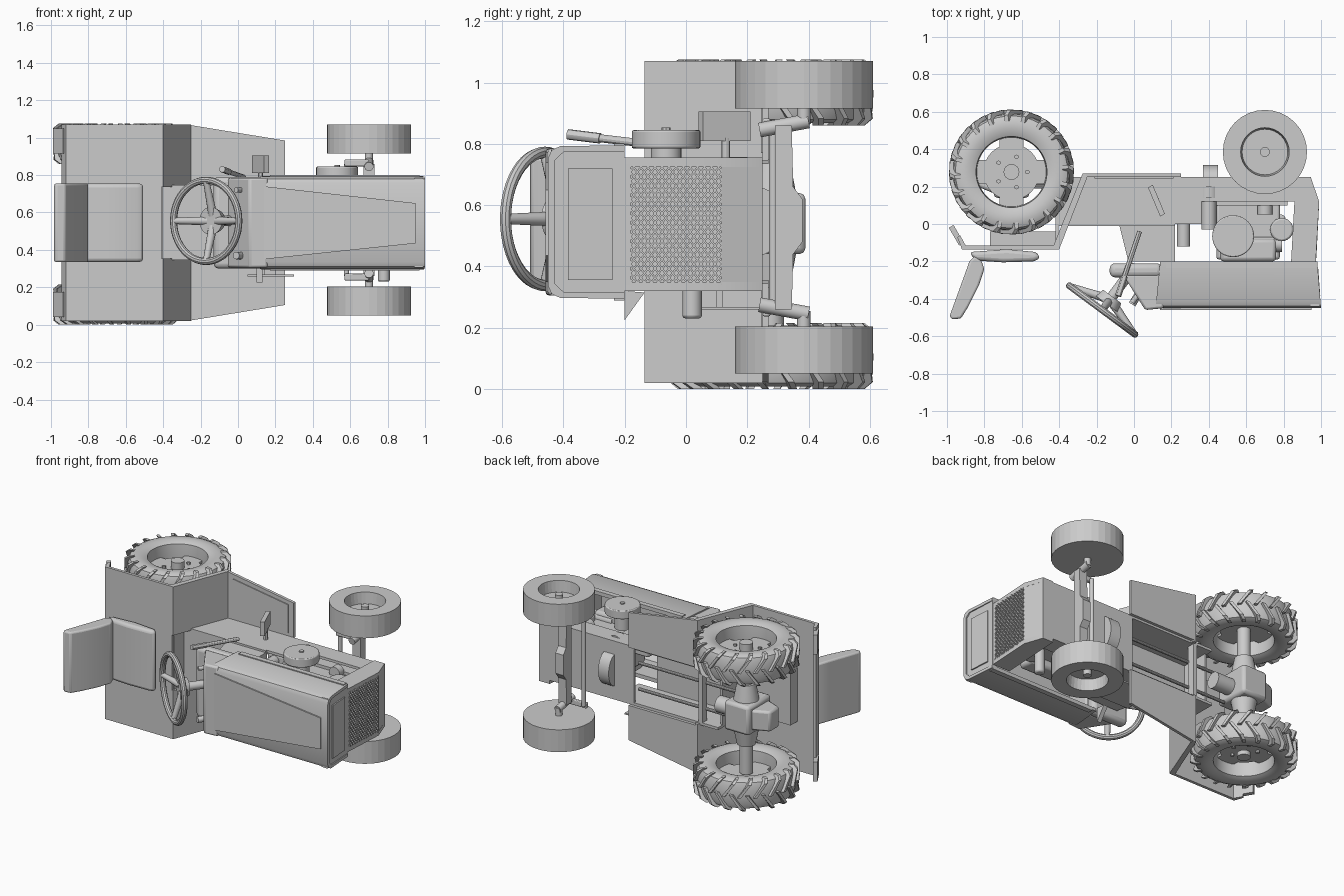
import bpy, bmesh, math
from mathutils import Vector, Matrix

if "Cube" in bpy.data.objects:
    bpy.data.objects.remove(bpy.data.objects["Cube"])

# The tractor lies on its side: +x forward, -y its upward direction, z across its width.
def finish(name, bm, bevel=0, segs=2, smooth=True):
    bmesh.ops.recalc_face_normals(bm, faces=bm.faces)
    me = bpy.data.meshes.new(name)
    bm.to_mesh(me)
    bm.free()
    ob = bpy.data.objects.new(name, me)
    bpy.context.collection.objects.link(ob)
    if bevel:
        m = ob.modifiers.new("bevel", 'BEVEL')
        m.width, m.segments, m.limit_method = bevel, segs, 'ANGLE'
    ob["smooth"] = smooth
    return ob

def prism(name, pts, a, b, axis='z', bevel=0, segs=2):
    put = {'x': lambda p, t: (t, p[0], p[1]), 'y': lambda p, t: (p[0], t, p[1]),
           'z': lambda p, t: (p[0], p[1], t)}[axis]
    bm = bmesh.new()
    lo = [bm.verts.new(put(p, a)) for p in pts]
    hi = [bm.verts.new(put(p, b)) for p in pts]
    bm.faces.new(lo)
    bm.faces.new(hi[::-1])
    for i in range(len(pts)):
        j = (i + 1) % len(pts)
        bm.faces.new((lo[i], lo[j], hi[j], hi[i]))
    return finish(name, bm, bevel, segs)

def box(name, x0, x1, y0, y1, z0, z1, bevel=0, segs=2):
    return prism(name, [(x0, y0), (x1, y0), (x1, y1), (x0, y1)], z0, z1, 'z', bevel, segs)

def cyl(name, p0, p1, r, r2=None, segs=24, bevel=0):
    p0, p1 = Vector(p0), Vector(p1)
    d = p1 - p0
    bm = bmesh.new()
    bmesh.ops.create_cone(bm, cap_ends=True, segments=segs, radius1=r, radius2=r if r2 is None else r2,
                          depth=d.length, matrix=Matrix.Translation((p0 + p1) / 2) @ d.to_track_quat('Z', 'Y').to_matrix().to_4x4())
    return finish(name, bm, bevel)

def lathe(name, prof, c, flip=1, segs=48, closed=True, smooth=True):
    bm = bmesh.new()
    vs = [bm.verts.new((c[0] + r, c[1], c[2] + z * flip)) for r, z in prof]
    n = len(vs)
    edges = [bm.edges.new((vs[i], vs[(i + 1) % n])) for i in range(n if closed else n - 1)]
    bmesh.ops.spin(bm, geom=vs + edges, cent=c, axis=(0, 0, 1), angle=2 * math.pi, steps=segs)
    bmesh.ops.remove_doubles(bm, verts=bm.verts, dist=1e-5)
    return finish(name, bm, smooth=smooth)

# Rear wheels: rounded tyre, open rim, spoked disc and herringbone lugs
RX, RY = -0.655, 0.278
for side, s in (("left", -1), ("right", 1)):
    zc = 0.5375 + s * 0.43
    c = (RX, RY, zc)
    lathe(side + "_rear_tyre", [(.19, -.085), (.205, -.092), (.235, -.1), (.275, -.1), (.3, -.088), (.31, -.06),
          (.314, 0), (.31, .06), (.3, .088), (.275, .1), (.235, .1), (.205, .092), (.19, .085), (.185, 0)], c)
    bm = bmesh.new()
    N = 20
    for k in range(N):
        for h in (-1, 1):
            a0 = 2 * math.pi * (k + (.5 if h > 0 else 0)) / N
            rows = []
            for z, da, rin, rout in ((-.008, 0, .3, .335), (.085, .2, .29, .333), (.1075, .25, .27, .305)):
                row = []
                for r, w in ((rin, -.04), (rout, -.032), (rout, .032), (rin, .04)):
                    a = a0 + da + w
                    row.append(bm.verts.new((RX + r * math.cos(a), RY + r * math.sin(a), zc + h * z)))
                rows.append(row)
            for p, q in zip(rows, rows[1:]):
                for i in range(4):
                    j = (i + 1) % 4
                    bm.faces.new((p[i], p[j], q[j], q[i]))
            bm.faces.new(rows[0])
            bm.faces.new(rows[-1])
    finish(side + "_rear_lugs", bm)
    cyl(side + "_rear_disc", (RX, RY, zc - .01), (RX, RY, zc + .01), .15, segs=40)
    for nm, w, h in (("a", .19, .065), ("b", .065, .19)):
        box(side + "_rear_spoke_" + nm, RX - w, RX + w, RY - h, RY + h, zc - .008, zc + .008)
    cyl(side + "_rear_hub", (RX, RY, zc - .03), (RX, RY, zc + s * .06), .042)
    for k in range(5):
        a = k * 2 * math.pi / 5
        x, y = RX + .085 * math.cos(a), RY + .085 * math.sin(a)
        cyl(side + "_rear_bolt", (x, y, zc), (x, y, zc + s * .025), .012, segs=6)

# Front wheels: plain faceted, dished on the outside
FX, FY = 0.70, 0.385
for side, s in (("left", -1), ("right", 1)):
    zc = 0.56 + s * 0.433
    lathe(side + "_front_wheel", [(0, -.077), (.225, -.077), (.225, .077), (.13, .077), (.122, .0), (0, .0)],
          (FX, FY, zc), s, 32, False, False)
    cyl(side + "_front_hub", (FX, FY, zc), (FX, FY, zc + s * .045), .026)
    zk = 0.56 + s * .305
    cyl(side + "_kingpin", (FX, .24, zk - s * .02), (FX, .40, zk + s * .01), .024)
    cyl(side + "_stub_axle", (FX, FY, zk), (FX, FY, zc), .022)
    box(side + "_steering_arm", .57, .70, .25, .275, zk - .018, zk + .018, .005)

# Front axle beam and tie rod
prism("front_axle", [(.29, .26), (.345, .26), (.35, .44), (.38, .48), (.38, .62), (.35, .66), (.345, .86), (.29, .86)],
      FX - .03, FX + .03, 'x')
cyl("tie_rod", (.58, .285, .26), (.58, .285, .86), .014)

# Rear axle and gearbox
cyl("rear_axle", (RX, RY, .13), (RX, RY, .95), .042)
for s in (-1, 1):
    cyl("axle_housing", (RX, RY, .54 + s * .08), (RX, RY, .54 + s * .21), .085, .06)
box("gearbox", -.75, -.56, .14, .39, .44, .64, .02)
prism("gearbox_tail", [(-.74, .16), (-.74, .36), (-.86, .31), (-.86, .21)], .47, .61, bevel=.015)
cyl("gearbox_input", (-.57, .25, .53), (-.43, .25, .53), .055)
for z in (.44, .62):
    cyl("control_rod", (-.56, .2, z), (.22, .2, z), .011, segs=10)

# Fender deck, sloped fronts and foot rests
box("fender_deck", -.92, -.41, -.135, -.115, .02, 1.07)
prism("fender_rear_lip", [(-.92, -.135), (-.9, -.115), (-.93, -.06), (-.945, -.07)], .02, 1.07)
slope = [(-.415, -.135), (-.4, -.135), (-.25, .25), (-.26, .27), (-.275, .27), (-.43, -.115)]
for side, f in (("left", lambda z: z), ("right", lambda z: 1.09 - z)):
    prism(side + "_fender_slope", slope, f(.02), f(.355))
    prism(side + "_foot_rest", [(-.27, f(.02)), (.25, f(.105)), (.25, f(.345)), (-.27, f(.345))], .25, .27, 'y')
    prism(side + "_foot_pad", [(-.21, f(.06)), (.21, f(.125)), (.21, f(.32)), (-.21, f(.32))], .244, .252, 'y')
    prism(side + "_tail_light", [(-.99, -.02), (-.965, -.005), (-.91, -.1), (-.935, -.115)], f(.04), f(.175))
box("seat_mount", -.77, -.42, -.12, -.04, .36, .73)

# Seat
prism("seat_cushion", [(-.88, -.15), (-.85, -.195), (-.7, -.205), (-.54, -.2), (-.5, -.185), (-.52, -.15), (-.68, -.135)],
      .335, .755, bevel=.022, segs=3)
prism("seat_back", [(-.815, -.2), (-.80, -.24), (-.83, -.33), (-.885, -.44), (-.925, -.505), (-.975, -.51), (-.985, -.49),
                    (-.945, -.38), (-.905, -.27), (-.88, -.2), (-.85, -.17)], .335, .755, bevel=.022, segs=3)

# Chassis: rails, tunnel cover, bottom plate and cross members
for side, z in (("left", .345), ("right", .73)):
    box(side + "_rail", -.42, .36, 0, .25, z, z + .018)
    box(side + "_front_rail", .36, .88, .12, .25, z, z + .018)
box("tunnel_cover", -.42, .22, -.012, .004, .345, .748)
box("bottom_plate", .22, .88, .235, .25, .35, .745)
box("cross_member_mid", -.3, -.27, .2, .25, .35, .745)
box("cross_member_rear", -.42, -.405, -.12, .2, .35, .745)
prism("pulley_guard", [(.24 + .075 * math.sin(math.pi * k / 16), .547 - .11 * math.cos(math.pi * k / 16))
                       for k in range(17)], .37, .45, 'x')

# Dash tower, steering column and dash
prism("dash_tower", [(-.08, 0), (-.03, -.2), (.22, -.2), (.22, 0)], .36, .735)
box("dash_base", -.13, .15, -.285, -.21, .30, .79, .028, 3)
prism("dash_panel", [(-.06, -.27), (.06, -.46), (.16, -.45), (.16, -.27)], .305, .785, bevel=.012)
cyl("dash_knob", (.02, -.38, .37), (-.01, -.43, .37), .02)
cyl("dash_switch", (.02, -.38, .72), (-.01, -.42, .72), .014)

# Steering wheel: rim, three spokes dropping to the hub
ctr, nrm, u = Vector((-.17, -.46, .555)), Vector((.595, .804, 0)), Vector((.804, -.595, 0))
bpy.ops.mesh.primitive_torus_add(location=ctr, rotation=nrm.to_track_quat('Z', 'Y').to_euler(),
                                 major_radius=.217, minor_radius=.019, major_segments=48, minor_segments=10)
bpy.context.object.name = "steering_wheel_rim"
bpy.context.object["smooth"] = True
hub = ctr + nrm * .06
for d in (-u, Vector((0, 0, 1)), Vector((0, 0, -1)), u):
    cyl("steering_spoke", hub + d * .03, ctr + d * .212, .024, .017, 12)
cyl("steering_hub", hub - nrm * .02, hub + nrm * .03, .075, .06, 32)
cyl("steering_column", hub, hub + nrm * .24, .028)

# Hood shell with open underside, front cap, raised top panel and lamp panel
arch = [(-.2, .295), (-.41, .297), (-.438, .31), (-.45, .335), (-.45, .755), (-.438, .78), (-.41, .793), (-.2, .795),
        (-.2, .775), (-.4, .773), (-.43, .745), (-.43, .345), (-.4, .317), (-.2, .315)]
hood = prism("hood", arch, .14, .98, 'x')
for v in hood.data.vertices:
    v.co.x += (-.2 - v.co.y) * (.08 if v.co.x > .5 else -.1)
prism("hood_front", [(.945, -.2), (.975, -.2), (.99, -.44), (.945, -.44)], .305, .785)
prism("hood_raised_panel", [(.14, .35), (.95, .435), (.95, .65), (.14, .74)], -.459, -.445, 'y')
prism("lamp_panel", [(.97, -.24), (.985, -.24), (.996, -.385), (.97, -.385)], .355, .72)
for s in (-1, 1):
    box("hood_side_trim", .17, .97, -.235, -.2, .545 + s * .25 - .006, .545 + s * .25 + .006)

# Grille shell: side cheeks, chin, backing and a diagonal mesh
cheek = [(.84, -.2), (.972, -.2), (.99, .12), (.945, .25), (.865, .25)]
for z in (.32, .725):
    prism("grille_cheek", cheek, z, z + .03)
prism("grille_chin", [(.9, .115), (.99, .115), (.945, .25), (.87, .25)], .34, .735)
box("grille_top_bar", .86, .973, -.2, -.18, .34, .735)
prism("grille_backing", [(.93, -.19), (.955, -.19), (.968, .12), (.93, .12)], .345, .73)
bm = bmesh.new()
y0, y1, z0, z1 = -.182, .117, .348, .727
for slope_sign in (1, -1):
    for k in range(-13, 32):
        c = z0 + .03 * k
        # diagonal z = c +/- 1.3*(y - y0), clipped to the opening
        m = 1.3 * slope_sign
        ya, yb = sorted((y0 + (z0 - c) / m, y0 + (z1 - c) / m))
        ya, yb = max(ya, y0), min(yb, y1)
        if yb - ya < .01:
            continue
        w, vs = .005, []
        for y in (ya, yb):
            x, z = .975 + (y - y0) * .05, c + m * (y - y0)
            vs += [bm.verts.new((x + dx, y, z + dz)) for dx, dz in ((-.012, -w), (0, -w), (0, w), (-.012, w))]
        bm.faces.new(vs[:4])
        bm.faces.new(vs[4:])
        for i in range(4):
            j = (i + 1) % 4
            bm.faces.new((vs[i], vs[j], vs[j + 4], vs[i + 4]))
finish("grille_mesh", bm)

# Engine, air cleaner, filter, exhaust
box("engine_block", .44, .78, -.19, .12, .42, .68, .015)
box("engine_sump", .40, .82, .1, .24, .40, .70)
box("engine_shroud", .46, .76, -.2, -.08, .37, .73, .02)
cyl("air_cleaner", (.53, -.065, .785), (.53, -.065, .845), .112, segs=40, bevel=.006)
cyl("air_cleaner_neck", (.53, -.065, .68), (.53, -.065, .79), .05)
cyl("air_cleaner_nut", (.53, -.065, .845), (.53, -.065, .853), .015, segs=8)
cyl("oil_filter", (.40, -.03, .70), (.40, .17, .70), .04)
cyl("oil_filter_cap", (.40, .14, .70), (.40, .2, .70), .058)
box("starter", .21, .36, .02, .11, .62, .72, .01)
cyl("starter_stem", (.265, -.12, .68), (.265, .02, .68), .035)
cyl("muffler", (.79, -.03, .36), (.79, -.03, .72), .062, bevel=.01)
cyl("muffler_pipe", (.62, -.11, .68), (.79, -.11, .68), .04)
cyl("exhaust_elbow", (.78, .02, .23), (.78, .02, .40), .032, bevel=.01)
cyl("front_pulley", (.70, .05, .70), (.70, .1, .70), .04)

# Side lever, pedal and deflector
cyl("side_lever", (.03, -.04, .79), (-.085, -.38, .83), .013, segs=12)
cyl("side_lever_grip", (-.05, -.28, .818), (-.085, -.385, .831), .017, segs=12)
prism("brake_pedal", [(.075, .195), (.1, .21), (.165, .055), (.14, .04)], .81, .905)
cyl("brake_pedal_arm", (.12, .13, .73), (.12, .13, .82), .014, segs=12)
prism("side_deflector", [(-.2, .225), (-.135, .315), (-.2, .32)], .1, .13, 'x')
box("left_step_bracket", .05, .3, 0, .24, .258, .268)
box("left_step_bracket_web", .14, .2, .1, .12, .26, .36)

# Smooth curved parts, keep hard edges
bpy.ops.object.select_all(action='DESELECT')
for ob in bpy.context.scene.objects:
    if ob.type == 'MESH' and ob.get("smooth"):
        ob.select_set(True)
        bpy.context.view_layer.objects.active = ob
bpy.ops.object.shade_smooth_by_angle(angle=math.radians(30))
